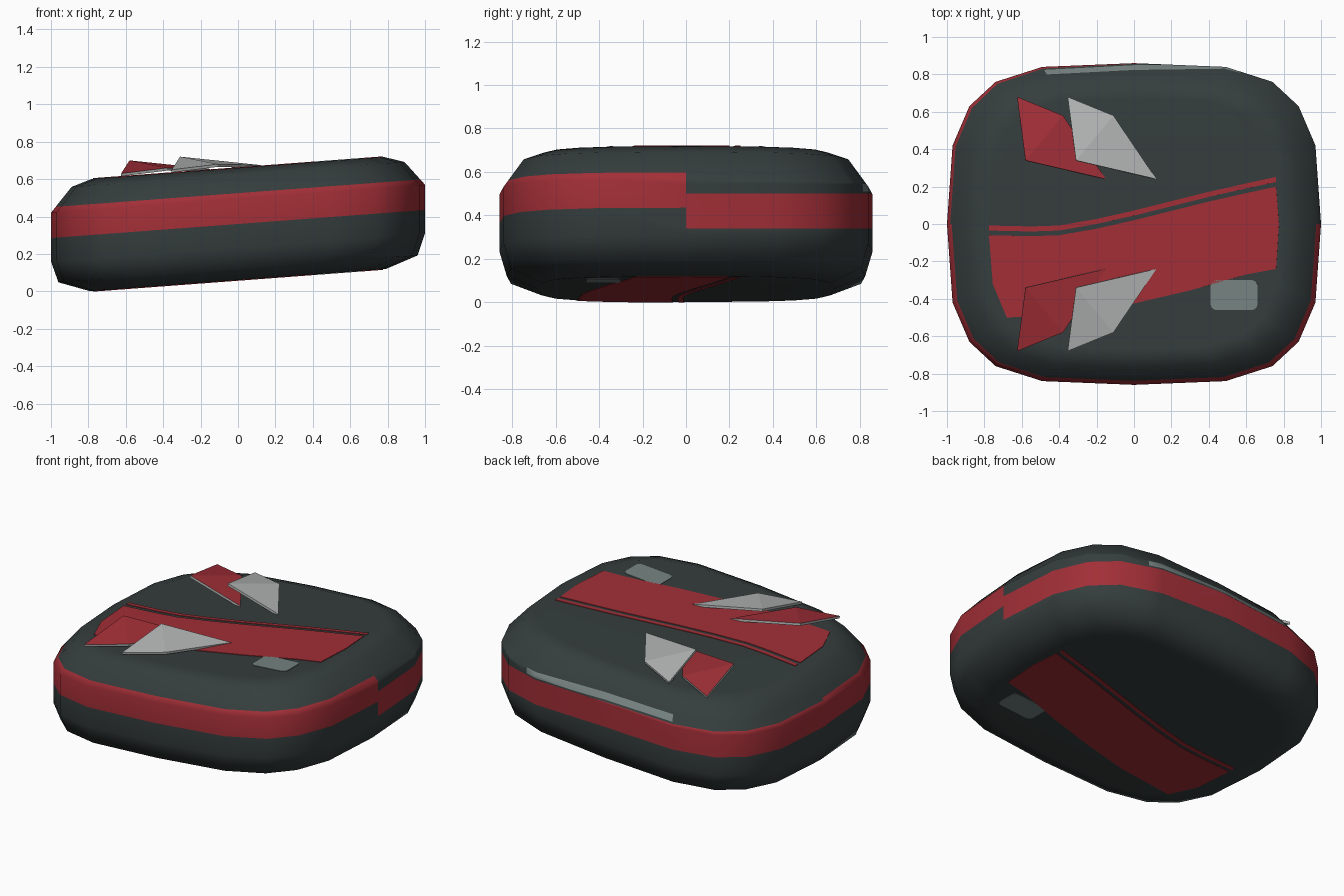
import bpy, bmesh, math
from mathutils import Vector

cube = bpy.data.objects.get("Cube")
if cube:
    bpy.data.objects.remove(cube, do_unlink=True)

SLOPE = 0.075          # the whole body rises towards +x
TOP, BOTTOM = 0.66, 0.06


def material(name, rgb):
    m = bpy.data.materials.new(name)
    m.use_nodes = True
    m.diffuse_color = (*rgb, 1)
    bsdf = next(n for n in m.node_tree.nodes if n.type == 'BSDF_PRINCIPLED')
    bsdf.inputs["Base Color"].default_value = (*rgb, 1)
    bsdf.inputs["Roughness"].default_value = 0.7
    return m


DARK = material("dark_slate", (0.036, 0.047, 0.047))
RED = material("red", (0.36, 0.028, 0.038))
PALE = material("pale_grey", (0.45, 0.46, 0.46))
GLASS = material("grey_green", (0.18, 0.225, 0.22))


def make_object(name, bm, mats):
    mesh = bpy.data.meshes.new(name)
    bm.to_mesh(mesh)
    bm.free()
    for m in mats:
        mesh.materials.append(m)
    ob = bpy.data.objects.new(name, mesh)
    bpy.context.collection.objects.link(ob)
    return ob


def faces_object(name, verts, faces, mats):
    bm = bmesh.new()
    vs = [bm.verts.new(v) for v in verts]
    for f in faces:
        bm.faces.new([vs[i] for i in f])
    return make_object(name, bm, mats)


# Body: one rounded outline, scaled ring by ring
quarter = [(1, 0), (.97, .42), (.88, .63), (.74, .76), (.49, .84), (0, .86)]
half = quarter + [(-x, y) for x, y in reversed(quarter[:-1])]
outline = half + [(x, -y) for x, y in reversed(half[1:-1])]
profile = [(.79, BOTTOM), (.96, .12), (1, .235), (1, .495), (.89, .625), (.78, TOP)]

bm = bmesh.new()
rings = [[bm.verts.new((x * s, y * s, z + SLOPE * x * s)) for x, y in outline]
         for s, z in profile]
n = len(outline)
for low, high in zip(rings, rings[1:]):
    for i in range(n):
        j = (i + 1) % n
        bm.faces.new((low[i], low[j], high[j], high[i]))
bm.faces.new(list(reversed(rings[0])))
bm.faces.new(rings[-1])


def cut(height, slope, inside):
    """Cut the side faces with the plane z = height + slope * x."""
    bm.normal_update()
    faces = [f for f in bm.faces
             if len(f.verts) < n and inside(f.calc_center_median())]
    geom = faces + list({e for f in faces for e in f.edges}) \
                 + list({v for f in faces for v in f.verts})
    bmesh.ops.bisect_plane(bm, geom=geom, dist=1e-5, plane_co=(0, 0, height),
                           plane_no=Vector((-slope, 0, 1)).normalized())


# Side band in front; at the back it runs lower and meets it on the -x end
def front(c):
    return c.y < 0


def back_right(c):
    return c.y > 0 and c.x > 0


def back_left(c):
    return c.y > 0 and c.x < 0


BACK_SLOPE = 0.06
for h in (.36, .525):
    cut(h, SLOPE, front)
for h in (.34, .50, .51, .545):
    cut(h, 0, back_right)
    cut(h, BACK_SLOPE, back_left)

# End of the light strip above the back band
ends = [f for f in bm.faces if len(f.verts) < n and f.calc_center_median().y > 0.5]
bmesh.ops.bisect_plane(
    bm, geom=ends + list({e for f in ends for e in f.edges})
    + list({v for f in ends for v in f.verts}),
    dist=1e-5, plane_co=(.57, 0, 0), plane_no=(1, 0, 0))

for f in bm.faces:
    f.smooth = True
    c = f.calc_center_median()
    if len(f.verts) >= n:
        continue
    if c.y < 0:
        f.material_index = int(.36 < c.z - SLOPE * c.x < .525)
    else:
        h = c.z - BACK_SLOPE * min(c.x, 0)
        if .34 < h < .50:
            f.material_index = 1
        elif .51 < h < .545 and -.49 < c.x < .57 and c.y > .5:
            f.material_index = 2
bmesh.ops.recalc_face_normals(bm, faces=bm.faces)
body = make_object("body", bm, [DARK, RED, GLASS])
body.modifiers.new("soft_normals", 'WEIGHTED_NORMAL')


# Painted plates, repeated on the top and the underside
def plate(name, points, mat):
    for side, level in (("top", TOP), ("under", BOTTOM)):
        verts = [(x, y, level + SLOPE * x) for x, y in points]
        ob = faces_object(f"{side}_{name}", verts, [range(len(verts))], [mat])
        mod = ob.modifiers.new("thickness", 'SOLIDIFY')
        mod.thickness = 0.007
        mod.offset = 0


curve = [(-.775, -.06), (-.55, -.065), (-.4, -.06), (-.2, -.025), (0, .02),
         (.2, .07), (.4, .12), (.6, .165), (.76, .20)]
lower = [(.775, 0), (.76, -.24), (.6, -.27), (.3, -.355), (0, -.425),
         (-.3, -.48), (-.68, -.5), (-.755, -.32)]
plate("wide_stripe", curve + lower, RED)
plate("thin_stripe", [(x, y + .025) for x, y in curve]
      + [(x, y + .052) for x, y in reversed(curve)], RED)

# Rounded rectangular patch
patch = []
for k, (cx, cy) in enumerate([(.63, -.33), (.44, -.33), (.44, -.43), (.63, -.43)]):
    for step in range(4):
        a = math.radians(90 * k + 30 * step)
        patch.append((cx + .03 * math.cos(a), cy + .03 * math.sin(a)))
plate("patch", patch, GLASS)

# Folded fins, mirrored front to back, with pale edges and undersides
fin = [(-.355, .68, .65), (-.31, .34, .72), (.12, .24, .675), (-.11, .58, .68)]
for name, dx, dz, mat in (("pale_fin", 0, 0, PALE), ("red_fin", -.27, -.02, RED)):
    for side, s in (("back", 1), ("front", -1)):
        verts = [(x + dx, s * y, z + dz) for x, y, z in fin]
        faces = [(0, 1, 3), (1, 2, 3)]
        if s < 0:
            faces = [tuple(reversed(f)) for f in faces]
        ob = faces_object(f"{side}_{name}", verts, faces, [mat, PALE])
        mod = ob.modifiers.new("thickness", 'SOLIDIFY')
        mod.thickness = 0.015
        mod.offset = -1
        mod.material_offset = 1
        mod.material_offset_rim = 1
